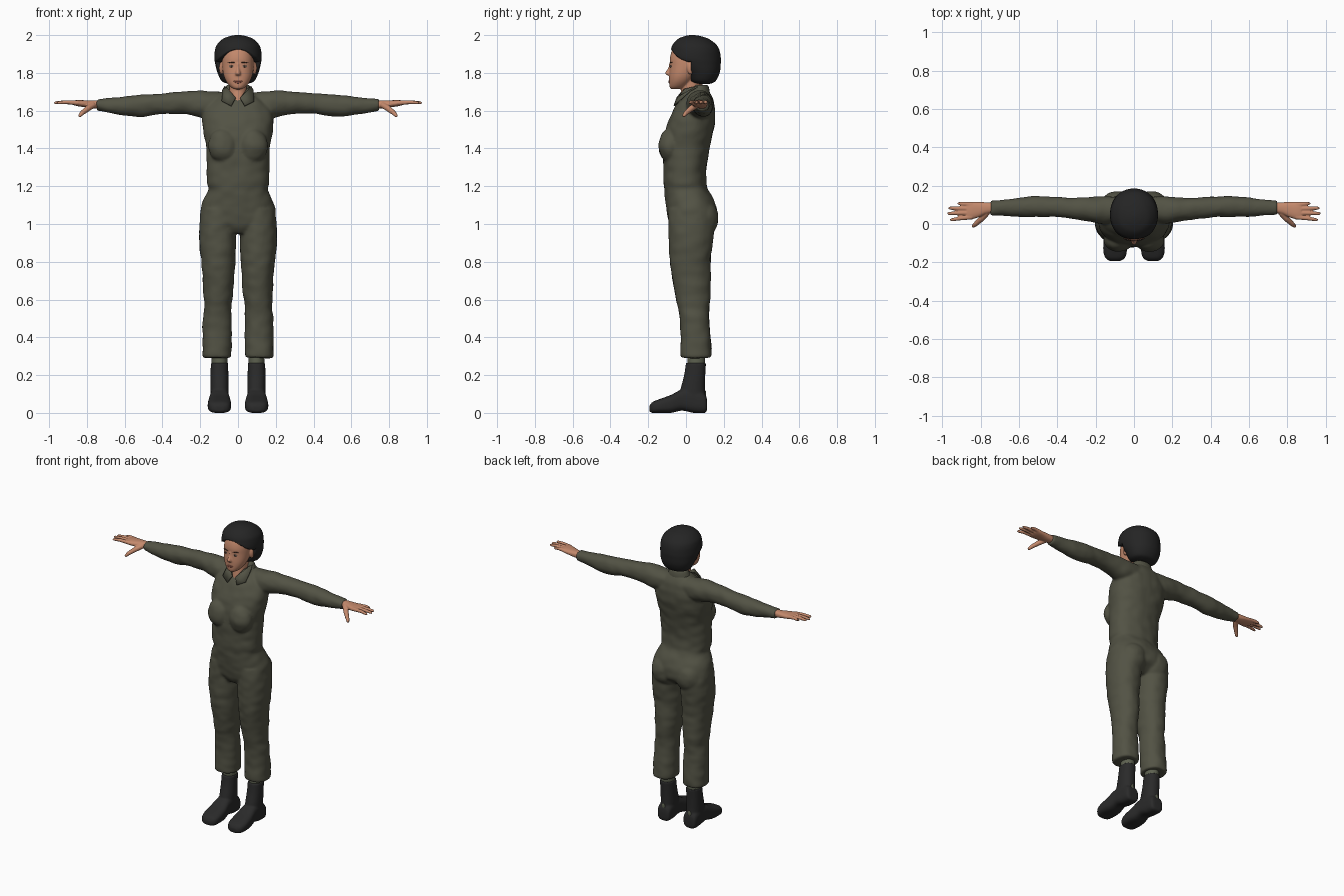
import bpy, bmesh, math
from mathutils import Vector, Matrix, noise

cube = bpy.data.objects.get("Cube")
if cube:
    bpy.data.objects.remove(cube, do_unlink=True)


def material(name, *rgb):
    mat = bpy.data.materials.new(name)
    mat.use_nodes = True
    mat.diffuse_color = (*rgb, 1)
    mat.node_tree.nodes["Principled BSDF"].inputs["Base Color"].default_value = (*rgb, 1)
    return mat


OLIVE = material("olive cloth", .085, .085, .058)
SKIN = material("skin", .55, .25, .15)
HAIR = material("black hair", .018, .018, .018)
LEATHER = material("black leather", .023, .023, .023)
SOCK = material("grey green", .11, .12, .08)
WHITE = material("eye white", .5, .45, .4)
BROWN = material("dark brown", .06, .03, .02)
LIP = material("lip", .4, .13, .09)


def curve_through(rings, steps):
    """Catmull-Rom interpolation of ring tuples."""
    out = []
    for i in range(len(rings) - 1):
        a, b, c, d = (rings[max(0, min(j, len(rings) - 1))] for j in range(i - 1, i + 3))
        for k in range(steps):
            t = k / steps
            out.append([q + t * (r - p + t * (2*p - 5*q + 4*r - s + t * (3*(q - r) + s - p))) / 2
                        for p, q, r, s in zip(a, b, c, d)])
    return out + [list(rings[-1])]


def skin_loops(bm, loops):
    n = len(loops[0])
    for a, b in zip(loops, loops[1:]):
        for i in range(n):
            j = (i + 1) % n
            bm.faces.new((a[i], a[j], b[j], b[i]))
    bm.faces.new(loops[0])
    bm.faces.new(loops[-1])


def loft(bm, axis, rings, power=2, side=1, segs=40, steps=5):
    """Rings are (position, u low, u high, v low, v high) across the axis."""
    loops = []
    for t, u0, u1, v0, v1 in curve_through(rings, steps):
        loop = []
        for i in range(segs):
            a = math.tau * i / segs
            c, s = (math.copysign(abs(f(a)) ** (2 / power), f(a)) for f in (math.cos, math.sin))
            u, v = (u0 + u1 + (u1 - u0) * c) / 2, (v0 + v1 + (v1 - v0) * s) / 2
            x, y, z = {"x": (t, u, v), "y": (u, t, v), "z": (u, v, t)}[axis]
            loop.append(bm.verts.new((x * side, y, z)))
        loops.append(loop)
    skin_loops(bm, loops)


def centred(rings):
    return [(z, -w, w, y0, y1) for z, w, y0, y1 in rings]


def offset(rings):
    return [(z, cx - w, cx + w, y0, y1) for z, cx, w, y0, y1 in rings]


def tube(bm, points, radii, segs=14):
    points = [Vector(p) for p in points]
    loops = []
    for i, (p, r) in enumerate(zip(points, radii)):
        along = points[min(i + 1, len(points) - 1)] - points[max(i - 1, 0)]
        q = along.to_track_quat("Z", "Y")
        loops.append([bm.verts.new(p + q @ Vector((r * math.cos(math.tau * k / segs),
                                                   r * math.sin(math.tau * k / segs), 0)))
                      for k in range(segs)])
    skin_loops(bm, loops)


def ball(bm, centre, radii):
    bmesh.ops.create_uvsphere(bm, u_segments=24, v_segments=16, radius=1,
                              matrix=Matrix.Translation(centre) @ Matrix.Diagonal((*radii, 1)))


def finish(name, bm, *mats, voxel=0, relax=4):
    """Make an object; with a voxel size, fuse its overlapping volumes into one skin."""
    bmesh.ops.recalc_face_normals(bm, faces=bm.faces)
    mesh = bpy.data.meshes.new(name)
    bm.to_mesh(mesh)
    bm.free()
    obj = bpy.data.objects.new(name, mesh)
    bpy.context.collection.objects.link(obj)
    if voxel:
        remesh = obj.modifiers.new("fuse", "REMESH")
        remesh.mode, remesh.voxel_size = "VOXEL", voxel
        smooth = obj.modifiers.new("relax", "SMOOTH")
        smooth.factor, smooth.iterations = .5, relax
        graph = bpy.context.evaluated_depsgraph_get()
        mesh = bpy.data.meshes.new_from_object(obj.evaluated_get(graph))
        obj.modifiers.clear()
        obj.data = mesh
    mesh.materials.clear()
    for mat in mats:
        mesh.materials.append(mat)
    mesh.shade_smooth()
    return obj


# Jumpsuit: torso, bust, seat, legs and sleeves fused
bm = bmesh.new()
loft(bm, "z", centred([
    (.95, .09, -.06, .09), (1, .19, -.09, .155), (1.06, .2, -.1, .165), (1.12, .185, -.108, .15),
    (1.18, .158, -.115, .118), (1.22, .166, -.118, .108), (1.3, .166, -.12, .108),
    (1.4, .168, -.12, .125), (1.5, .185, -.108, .148), (1.58, .185, -.078, .155),
    (1.64, .15, -.047, .15), (1.68, .1, -.012, .135), (1.715, .06, .012, .115)]), 2.3)
for s in (1, -1):
    ball(bm, (s * .08, -.083, 1.415), (.078, .062, .09))
    ball(bm, (s * .088, .085, 1.03), (.092, .088, .1))
    loft(bm, "z", offset([
        (1.08, .1, .09, -.09, .14), (1, .107, .096, -.092, .15), (.9, .108, .097, -.09, .142),
        (.8, .105, .09, -.085, .13), (.7, .103, .083, -.07, .13), (.6, .106, .075, -.052, .128),
        (.55, .107, .071, -.042, .123), (.5, .111, .076, -.034, .122), (.4, .11, .077, -.028, .13),
        (.315, .112, .077, -.031, .136), (.292, .112, .073, -.028, .132)]), 2.2, s)
    loft(bm, "x", [
        (.07, .02, .14, 1.58, 1.695), (.14, .002, .145, 1.56, 1.702), (.2, .005, .142, 1.565, 1.706),
        (.28, .02, .138, 1.582, 1.702), (.4, .035, .141, 1.583, 1.692), (.5, .038, .146, 1.568, 1.686),
        (.58, .038, .14, 1.573, 1.68), (.68, .044, .126, 1.588, 1.667),
        (.748, .046, .122, 1.6, 1.662)], 2.1, s)
suit = finish("jumpsuit", bm, OLIVE, voxel=.008, relax=5)
# Soft cloth wrinkles
normals = [v.normal.copy() for v in suit.data.vertices]
for v, n in zip(suit.data.vertices, normals):
    v.co += n * .004 * noise.noise(Vector((v.co.x * 16, v.co.y * 12, v.co.z * 20)))

# Collar flaps
for s, label in ((1, "left"), (-1, "right")):
    bm = bmesh.new()
    outline = [(.012, -.046, 1.668), (.036, -.062, 1.625), (.085, -.04, 1.65),
               (.082, .02, 1.705), (.068, .06, 1.728), (.05, -.012, 1.712)]
    bm.faces.new([bm.verts.new((s * x, y, z)) for x, y, z in outline])
    bmesh.ops.triangulate(bm, faces=bm.faces)
    flap = finish(label + "_collar", bm, OLIVE)
    thick = flap.modifiers.new("thickness", "SOLIDIFY")
    thick.thickness, thick.offset = .009, 0

# Collar stand around the back of the neck
bm = bmesh.new()
loft(bm, "z", centred([(1.67, .085, .012, .128), (1.705, .073, .02, .125),
                       (1.73, .062, .032, .118), (1.737, .054, .042, .108)]))
finish("collar_stand", bm, OLIVE)

# Head with neck, nose and ears
bm = bmesh.new()
loft(bm, "z", centred([
    (1.714, .022, -.08, -.03), (1.728, .042, -.087, .0), (1.755, .063, -.089, .03),
    (1.79, .077, -.089, .06), (1.84, .084, -.086, .095), (1.88, .083, -.085, .1),
    (1.92, .075, -.073, .1), (1.95, .055, -.05, .09), (1.965, .03, -.02, .06)]), 2.2)
loft(bm, "z", centred([(1.62, .046, -.04, .07), (1.67, .046, -.032, .08),
                       (1.72, .046, -.024, .085), (1.79, .05, -.02, .09)]))
loft(bm, "z", centred([(1.85, .007, -.09, -.06), (1.825, .009, -.095, -.06),
                       (1.803, .014, -.109, -.06), (1.792, .016, -.107, -.06),
                       (1.786, .011, -.096, -.06)]))
for s in (1, -1):
    ball(bm, (s * .087, .024, 1.825), (.013, .018, .034))
head = finish("head", bm, SKIN, voxel=.0045, relax=3)

# Face details set on the head surface
bpy.context.view_layer.update()


def on_face(name, mat, spots):
    bm = bmesh.new()
    for x, z, w, h in spots:
        for s in ((1, -1) if x else (1,)):
            hit, point, _, _ = head.ray_cast(Vector((s * x, -1, z)), Vector((0, 1, 0)))
            y = point.y if hit else -.08
            ball(bm, (s * x, y, z), (w, .004, h))
    finish(name, bm, mat)


on_face("eyes", WHITE, [(.034, 1.835, .013, .0055)])
on_face("lips", LIP, [(0, 1.757, .024, .004), (0, 1.75, .018, .005)])
on_face("eyebrows", BROWN, [(.026, 1.855, .012, .0025), (.042, 1.856, .013, .0025)])
bm = bmesh.new()
for s in (1, -1):
    hit, point, _, _ = head.ray_cast(Vector((s * .034, -1, 1.835)), Vector((0, 1, 0)))
    ball(bm, (s * .034, point.y - .002, 1.835), (.0055, .004, .0055))
finish("irises", bm, BROWN)

# Hair: full volume tucked under the skin where the face opens
bm = bmesh.new()
loft(bm, "z", centred([
    (1.742, .045, .06, .125), (1.755, .085, .02, .155), (1.8, .108, -.01, .178),
    (1.85, .121, -.06, .184), (1.88, .125, -.084, .184), (1.92, .122, -.08, .177),
    (1.95, .111, -.07, .16), (1.98, .08, -.042, .12), (1.995, .042, -.005, .075),
    (2, .012, .022, .046)]), 2.1, segs=120, steps=8)
for v in bm.verts:
    x, y, z = v.co
    hairline = max(1.862, 1.925 - 5 * x * x)
    tuck = 1 - .45 * max(0, min(1, min(hairline - z, .027 - y) / .01))
    v.co = (x * tuck, .04 + (y - .04) * tuck, z)
# Hair tie showing through at the back
for f in bm.faces:
    c = f.calc_center_median()
    ragged = .018 + .014 * noise.noise(c * 45)
    f.material_index = int(c.y > .065 and abs(c.z - 1.858) < ragged)
finish("hair", bm, HAIR, SOCK)

for s, label in ((1, "left"), (-1, "right")):
    # Hand: palm, four fingers and thumb
    bm = bmesh.new()
    loft(bm, "x", [(.725, .058, .11, 1.61, 1.655), (.77, .052, .113, 1.612, 1.655),
                   (.81, .035, .115, 1.618, 1.655), (.85, .024, .115, 1.624, 1.656),
                   (.872, .026, .112, 1.63, 1.654)], 2.4, s)
    for y0, y1, reach in ((.036, .022, .96), (.058, .055, .974), (.08, .083, .968), (.102, .107, .92)):
        tube(bm, [(s * .845, y0, 1.641), (s * (.86 + reach) / 2, (y0 + y1) / 2, 1.645),
                  (s * (reach - .01), y1, 1.642), (s * reach, y1, 1.64)], (.0125, .0105, .0085, .004))
    tube(bm, [(s * .765, .06, 1.63), (s * .795, .028, 1.612), (s * .825, .0, 1.588),
              (s * .838, -.012, 1.573), (s * .842, -.016, 1.568)], (.016, .016, .0125, .009, .004))
    finish(label + "_hand", bm, SKIN, voxel=.004, relax=3)

    # Boot: shaft, foot and heel
    bm = bmesh.new()
    loft(bm, "z", offset([(.265, .098, .046, 0, .106), (.2, .098, .047, -.01, .102),
                          (.12, .097, .048, -.03, .1), (.05, .098, .046, -.04, .105)]), 2.2, s)
    loft(bm, "y", [(.112, .07, .125, .02, .06), (.1, .052, .143, .0, .1), (.04, .048, .147, .0, .13),
                   (-.02, .046, .15, .012, .125), (-.08, .038, .158, .0, .095),
                   (-.14, .037, .16, .0, .073), (-.178, .048, .148, .0, .057),
                   (-.194, .075, .122, .008, .036)], 3, s)
    finish(label + "_boot", bm, LEATHER, voxel=.006, relax=3)

    # Sock between boot and trouser cuff
    bm = bmesh.new()
    loft(bm, "z", offset([(.25, .098, .041, .008, .1), (.31, .098, .042, .006, .102)]), 2, s)
    finish(label + "_sock", bm, SOCK)

    # Worn patch on the heel
    bm = bmesh.new()
    ball(bm, (s * .098, .103, .1), (.012, .004, .018))
    finish(label + "_heel_patch", bm, SOCK)
